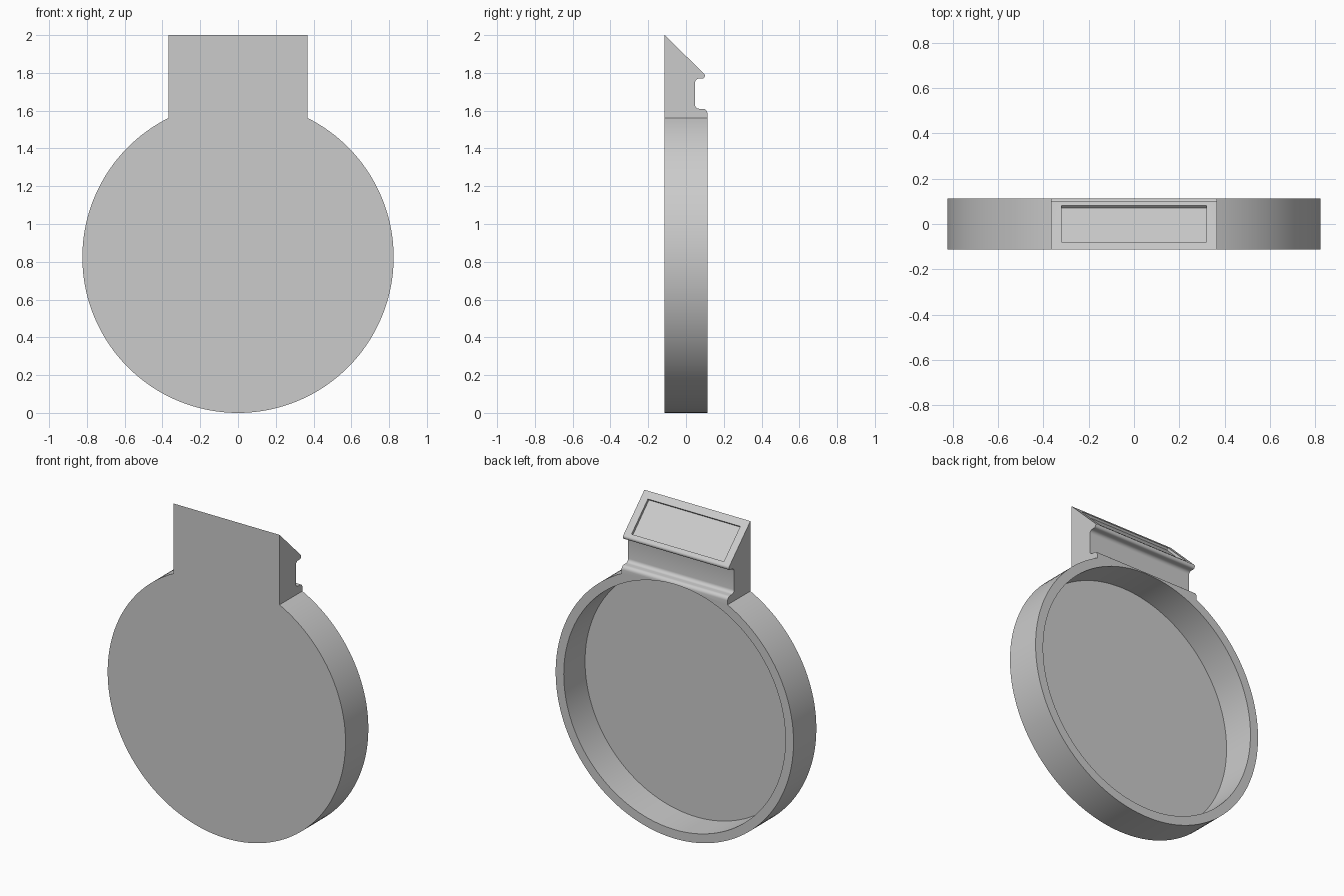
import bpy, bmesh
from math import sin, cos, pi, asin, radians
from mathutils import Matrix, Vector

cube = bpy.data.objects.get("Cube")
if cube:
    bpy.data.objects.remove(cube, do_unlink=True)

R, INNER_R = 0.824, 0.768          # disc and recess radii
FRONT, BACK = -0.113, 0.113        # thickness range in y
TAB = 0.367                        # half width of the tab
FLOOR = 0.015                      # thickness of the recess floor

grey = bpy.data.materials.new("plain grey")
grey.use_nodes = True
grey.diffuse_color = (0.6, 0.6, 0.6, 1)
grey.node_tree.nodes["Principled BSDF"].inputs["Base Color"].default_value = (0.6, 0.6, 0.6, 1)


def prism(name, points, direction):
    """Extrude a closed outline of 3D points along a direction."""
    bm = bmesh.new()
    face = bm.faces.new([bm.verts.new(p) for p in points])
    made = bmesh.ops.extrude_face_region(bm, geom=[face])
    moved = [v for v in made["geom"] if isinstance(v, bmesh.types.BMVert)]
    bmesh.ops.translate(bm, verts=moved, vec=direction)
    bmesh.ops.recalc_face_normals(bm, faces=bm.faces)
    mesh = bpy.data.meshes.new(name)
    bm.to_mesh(mesh)
    bm.free()
    obj = bpy.data.objects.new(name, mesh)
    bpy.context.collection.objects.link(obj)
    mesh.materials.append(grey)
    return obj


def arc(cx, cy, r, start, end, steps):
    angles = [start + (end - start) * i / steps for i in range(steps + 1)]
    return [(cx + r * cos(a), cy + r * sin(a)) for a in angles]


def cut(target, cutter):
    mod = target.modifiers.new("cut", 'BOOLEAN')
    mod.operation, mod.solver, mod.object = 'DIFFERENCE', 'EXACT', cutter
    bpy.context.view_layer.objects.active = target
    bpy.ops.object.modifier_apply(modifier=mod.name)
    bpy.data.objects.remove(cutter, do_unlink=True)


# Body: round disc with a square tab on top
gap = asin(TAB / R)
outline = arc(0, R, R, pi / 2 + gap, 2.5 * pi - gap, 128) + [(TAB, 2), (-TAB, 2)]
body = prism("round_case_with_tab", [(x, FRONT, z) for x, z in outline],
             Vector((0, BACK - FRONT, 0)))

# Sloped tab top, rounded lip, groove and rounded step, cut across the tab
profile = [(FRONT - 0.05, 2.05), (FRONT, 2.0)]
profile += arc(0.085, 1.785, 0.015, pi / 4, -pi / 2, 8)       # lip
profile += arc(0.07, 1.748, 0.022, pi / 2, pi, 6)             # groove top
profile += arc(0.07, 1.632, 0.022, pi, 1.5 * pi, 6)           # groove bottom
profile += arc(0.090, 1.587, 0.023, pi / 2, 0, 6)             # step
profile += [(0.2, 1.587), (0.2, 2.05)]
cut(body, prism("groove_cutter", [(-0.6, y, z) for y, z in profile], Vector((1.2, 0, 0))))

# Shallow round recess in the back
ring = arc(0, R, INNER_R, 0, 2 * pi, 128)[:-1]
cut(body, prism("recess_cutter", [(x, FRONT + FLOOR, z) for x, z in ring], Vector((0, 0.4, 0))))

# Inset label panel on the slope
normal = Vector((0, 1, 1)).normalized()
slope_z = lambda y: 2 + FRONT - y
corners = [(-0.32, -0.08), (0.32, -0.08), (0.32, 0.08), (-0.32, 0.08)]
cut(body, prism("panel_cutter", [Vector((x, y, slope_z(y))) - normal * 0.014 for x, y in corners],
                normal * 0.1))

# Smooth curved walls, sharp edges
bpy.ops.object.select_all(action='DESELECT')
body.select_set(True)
bpy.context.view_layer.objects.active = body
bpy.ops.object.shade_smooth_by_angle(angle=radians(30))
